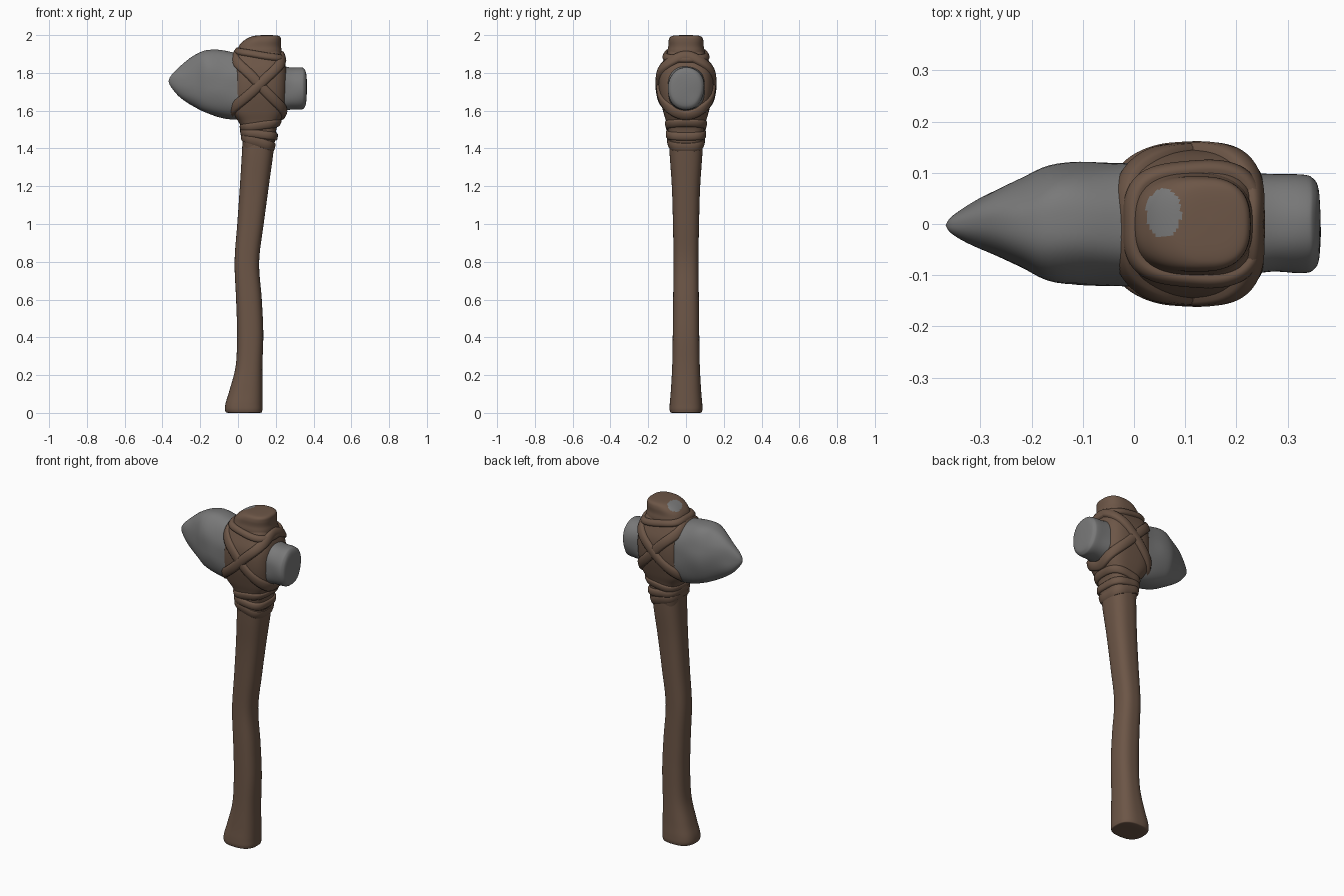
import bpy, bmesh, math
from mathutils import Vector, noise

if "Cube" in bpy.data.objects:
    bpy.data.objects.remove(bpy.data.objects["Cube"])


def material(name, rgb):
    m = bpy.data.materials.new(name)
    m.diffuse_color = (*rgb, 1)
    m.use_nodes = True
    m.node_tree.nodes["Principled BSDF"].inputs["Base Color"].default_value = m.diffuse_color
    return m


BROWN = material("brown wood and leather", (0.15, 0.092, 0.062))
GREY = material("grey stone", (0.19, 0.19, 0.19))


def smooth_keys(keys, steps):
    """Catmull-Rom resampling of (position, low, high, half depth) keys."""
    out = []
    for i in range(len(keys) - 1):
        a, b, c, d = (keys[min(max(i + k, 0), len(keys) - 1)] for k in (-1, 0, 1, 2))
        for s in range(steps):
            t = s / steps
            out.append([0.5 * (2 * q + (r - p) * t + (2 * p - 5 * q + 4 * r - w) * t * t
                               + (3 * q - p - 3 * r + w) * t ** 3)
                        for p, q, r, w in zip(a, b, c, d)])
    out.append(list(keys[-1]))
    return out


def ring_point(key, ang, n):
    """Point on a superellipse section: (across, depth, position)."""
    pos, lo, hi, half = key
    c, s = math.cos(ang), math.sin(ang)
    p = (lo + hi) / 2 + (hi - lo) / 2 * math.copysign(abs(c) ** (2 / n), c)
    return Vector((p, half * math.copysign(abs(s) ** (2 / n), s), pos))


def make_object(name, rows, mats, closed=False, caps=True):
    bm = bmesh.new()
    vr = [[bm.verts.new(p) for p in r] for r in rows]
    count = len(vr)
    for i in range(count if closed else count - 1):
        a, b = vr[i], vr[(i + 1) % count]
        for j in range(len(a)):
            k = (j + 1) % len(a)
            bm.faces.new((a[j], a[k], b[k], b[j]))
    if caps and not closed:
        bm.faces.new(vr[0])
        bm.faces.new(vr[-1])
    bmesh.ops.remove_doubles(bm, verts=bm.verts, dist=0.0004)
    bmesh.ops.recalc_face_normals(bm, faces=bm.faces)
    me = bpy.data.meshes.new(name)
    bm.to_mesh(me)
    bm.free()
    for m in mats:
        me.materials.append(m)
    ob = bpy.data.objects.new(name, me)
    bpy.context.collection.objects.link(ob)
    bpy.ops.object.select_all(action='DESELECT')
    ob.select_set(True)
    bpy.context.view_layer.objects.active = ob
    bpy.ops.object.shade_smooth_by_angle(angle=math.radians(50))
    return ob


def loft(name, keys, n, mats, axis='z', steps=5, seg=64, rough=0.0):
    rows = []
    for key in smooth_keys(keys, steps):
        row = [ring_point(key, math.tau * j / seg, n) for j in range(seg)]
        if axis == 'x':
            row = [Vector((p.z, p.y, p.x)) for p in row]
        if rough:
            row = [p + rough * noise.noise_vector(p * 9) for p in row]
        rows.append(row)
    return make_object(name, rows, mats)


# Curved wooden handle, running up through the head to a rounded stump
handle = loft("handle", [
    (0.0, 0.03, 0.03, 0.0), (0.0, -0.05, 0.115, 0.072), (0.012, -0.068, 0.128, 0.086),
    (0.05, -0.066, 0.129, 0.086), (0.12, -0.045, 0.129, 0.08), (0.25, -0.012, 0.129, 0.073),
    (0.42, -0.005, 0.134, 0.07), (0.6, -0.010, 0.126, 0.068), (0.8, -0.018, 0.112, 0.066),
    (1.0, -0.004, 0.136, 0.069), (1.2, 0.01, 0.163, 0.075), (1.4, 0.022, 0.19, 0.088),
    (1.6, 0.03, 0.21, 0.09), (1.8, 0.02, 0.225, 0.095), (1.9, 0.0, 0.232, 0.1),
    (1.94, 0.004, 0.228, 0.094), (1.97, 0.03, 0.228, 0.092), (1.99, 0.065, 0.224, 0.083),
    (1.998, 0.1, 0.205, 0.06), (2.0, 0.15, 0.15, 0.0)], 2.6, [BROWN, GREY], steps=6, seg=96)

# Grey worn patch on the sloping top of the stump
for f in handle.data.polygons:
    c = f.center
    if c.z > 1.9 and ((c.x - 0.058) / 0.034) ** 2 + ((c.y - 0.022) / 0.048) ** 2 < 1:
        f.material_index = 1

# Stone head: pointed on the left, blunt hammer face on the right
loft("stone_head", [
    (-0.369, 1.755, 1.755, 0.0), (-0.355, 1.728, 1.785, 0.018), (-0.3, 1.668, 1.84, 0.05),
    (-0.22, 1.612, 1.9, 0.086), (-0.15, 1.578, 1.924, 0.115), (-0.03, 1.552, 1.91, 0.122),
    (0.1, 1.57, 1.88, 0.12), (0.25, 1.602, 1.835, 0.099), (0.33, 1.608, 1.828, 0.096),
    (0.352, 1.617, 1.82, 0.088), (0.362, 1.645, 1.79, 0.066), (0.362, 1.72, 1.72, 0.0)],
    2.4, [GREY], axis='x', rough=0.006)

# Leather wrap that binds the head to the handle
WRAP = [(1.38, 0.03, 0.18, 0.08), (1.44, 0.024, 0.196, 0.092), (1.5, 0.022, 0.203, 0.096),
        (1.545, 0.0, 0.222, 0.106), (1.6, -0.038, 0.25, 0.122), (1.7, -0.04, 0.262, 0.143),
        (1.8, -0.036, 0.26, 0.142), (1.87, -0.03, 0.24, 0.117), (1.92, 0.0, 0.222, 0.092),
        (1.95, 0.03, 0.2, 0.07)]
WN = 3.2
loft("leather_wrap", WRAP, WN, [BROWN])
DENSE = smooth_keys(WRAP, 8)


def on_wrap(ang, z):
    for a, b in zip(DENSE, DENSE[1:]):
        if z <= b[0]:
            t = (z - a[0]) / (b[0] - a[0])
            return ring_point([p + (q - p) * t for p, q in zip(a, b)], ang, WN)
    return ring_point(DENSE[-1], ang, WN)


def strap(name, z_mid, tilt, width, height, seg=96):
    """Raised band round the wrap; a positive tilt makes its left side higher."""
    # even spacing round the section, so the band does not bunch at the corners
    centres, normals = [], []
    for i in range(seg):
        t = math.tau * (i + 0.5) / seg
        z = z_mid - tilt * math.cos(t)
        c, s = math.cos(t), math.sin(t)
        e = WN / 2
        ang = math.atan2(math.copysign(abs(s) ** e, s), math.copysign(abs(c) ** e, c))
        p = on_wrap(ang, z)
        up = on_wrap(ang, z + 0.012) - on_wrap(ang, z - 0.012)
        side = on_wrap(ang + 0.02, z) - on_wrap(ang - 0.02, z)
        centres.append(p)
        normals.append(side.cross(up).normalized())
    rows = []
    for i in range(seg):
        p, nrm = centres[i], normals[i]
        b = nrm.cross(centres[(i + 1) % seg] - centres[i - 1]).normalized()
        rows.append([p + b * width * u + nrm * height * h for u, h in
                     ((-0.5, -0.8), (-0.46, 0.5), (-0.3, 1), (0, 1.1),
                      (0.3, 1), (0.46, 0.5), (0.5, -0.8))])
    make_object(name, rows, [BROWN], closed=True)


# Crossed straps, forming an X on the front and back
strap("cross_strap_a", 1.74, 0.165, 0.055, 0.012)
strap("cross_strap_b", 1.735, -0.155, 0.055, 0.015)
# Bands around the neck below the head and around the stump above it
strap("neck_band_low", 1.435, 0.03, 0.05, 0.008)
strap("neck_band_mid", 1.475, 0.012, 0.045, 0.011)
strap("neck_band_high", 1.52, -0.015, 0.045, 0.009)
strap("stump_band", 1.895, 0.022, 0.04, 0.014)
